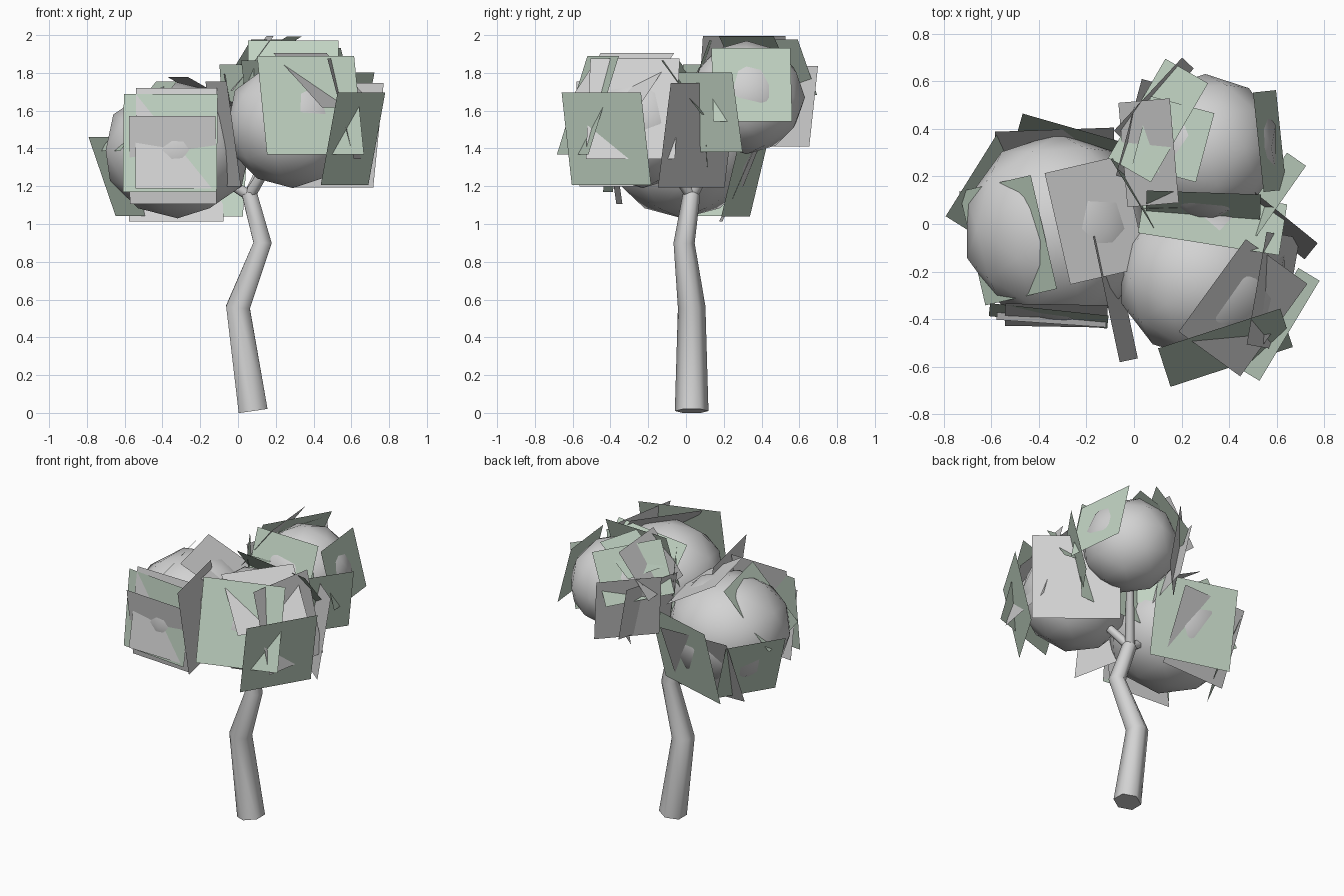
import bpy
from math import radians, sin, cos
from mathutils import Vector

if "Cube" in bpy.data.objects:
    bpy.data.objects.remove(bpy.data.objects["Cube"], do_unlink=True)


def make_material(name, colour):
    mat = bpy.data.materials.new(name)
    mat.use_nodes = True
    mat.diffuse_color = colour
    mat.node_tree.nodes["Principled BSDF"].inputs["Base Color"].default_value = colour
    return mat


GREY = make_material("pale grey", (0.65, 0.65, 0.65, 1))
GREEN = make_material("sage green", (0.54, 0.66, 0.55, 1))


def limb(name, points):
    """Six-sided tapering tube through (x, y, z, radius) points."""
    curve = bpy.data.curves.new(name, "CURVE")
    curve.dimensions = "3D"
    curve.bevel_depth = 1
    curve.bevel_resolution = 1
    curve.use_fill_caps = True
    spline = curve.splines.new("POLY")
    spline.points.add(len(points) - 1)
    for point, (x, y, z, radius) in zip(spline.points, points):
        point.co = (x, y, z, 1)
        point.radius = radius
    obj = bpy.data.objects.new(name, curve)
    bpy.context.collection.objects.link(obj)
    bpy.ops.object.select_all(action="DESELECT")
    obj.select_set(True)
    bpy.context.view_layer.objects.active = obj
    bpy.ops.object.convert(target="MESH")
    obj = bpy.context.object
    obj.data.materials.clear()
    obj.data.materials.append(GREY)
    bpy.ops.object.shade_smooth_by_angle(angle=radians(65))


def crown(name, centre, size):
    """Low-poly smooth foliage ball."""
    bpy.ops.mesh.primitive_ico_sphere_add(subdivisions=2, radius=1, location=centre)
    obj = bpy.context.object
    obj.name = name
    obj.scale = size
    obj.data.materials.append(GREY)
    bpy.ops.object.shade_smooth()


def leaf_cards(name, centre, distance, material, cards):
    """Upright square cards touching the ball: azimuth, elevation, width, height."""
    for number, (azimuth, elevation, width, height) in enumerate(cards, start=1):
        a, e = radians(azimuth), radians(elevation)
        out = Vector((cos(a) * cos(e), sin(a) * cos(e), sin(e)))
        side = Vector((-sin(a), cos(a), 0)) * width / 2
        up = out.cross(side).normalized() * height / 2
        middle = Vector(centre) + out * distance
        corners = [middle - side - up, middle + side - up,
                   middle + side + up, middle - side + up]
        mesh = bpy.data.meshes.new(f"{name}_{number}")
        mesh.from_pydata(corners, [], [(0, 1, 2, 3)])
        mesh.materials.append(material)
        obj = bpy.data.objects.new(mesh.name, mesh)
        bpy.context.collection.objects.link(obj)


# Crooked trunk and the short branches into the crown
limb("trunk", [(0.08, 0.03, 0.01, 0.089), (0, 0.03, 0.56, 0.073),
               (0.13, -0.01, 0.9, 0.056), (0.06, 0.03, 1.16, 0.046)])

side_ball = (-0.32, -0.02, 1.39)
front_ball = (0.29, -0.23, 1.53)
back_ball = (0.3, 0.32, 1.67)
for label, ball in (("side", side_ball), ("front", front_ball), ("back", back_ball)):
    limb(f"{label}_branch", [(0.06, 0.03, 1.15, 0.032), (*ball, 0.02)])

# Foliage balls
crown("side_crown", side_ball, (0.4, 0.4, 0.36))
crown("front_crown", front_ball, (0.36, 0.34, 0.34))
crown("back_crown", back_ball, (0.31, 0.31, 0.3))

# Leaf cards on the side ball
leaf_cards("side_green_leaf", side_ball, 0.37, GREEN, [
    (148, -22, 0.41, 0.45), (264, 6, 0.5, 0.52), (74, -14, 0.55, 0.54)])
leaf_cards("side_grey_leaf", side_ball, 0.37, GREY, [
    (266, -8, 0.46, 0.47), (269, 10, 0.43, 0.54)])
leaf_cards("side_inner_leaf", side_ball, 0.34, GREY, [
    (92, -24, 0.5, 0.52), (13, 61, 0.48, 0.38)])
leaf_cards("side_outer_leaf", side_ball, 0.28, GREEN, [(193, 40, 0.49, 0.48)])

# Leaf cards on the front ball
leaf_cards("front_green_leaf", front_ball, 0.32, GREEN, [
    (288, 18, 0.54, 0.55), (81, 37, 0.6, 0.36), (92, 4, 0.5, 0.5)])
leaf_cards("front_low_leaf", front_ball, 0.38, GREEN, [(329, -12, 0.49, 0.5)])
leaf_cards("front_grey_leaf", front_ball, 0.38, GREY, [
    (192, -8, 0.54, 0.56), (51, -9, 0.56, 0.56)])
leaf_cards("front_inner_leaf", front_ball, 0.31, GREY, [
    (324, 48, 0.48, 0.43), (350, 15, 0.48, 0.55)])

# Leaf cards on the back ball
leaf_cards("back_green_leaf", back_ball, 0.28, GREEN, [
    (6, 14, 0.42, 0.4), (150, 35, 0.48, 0.36), (165, 60, 0.3, 0.32),
    (268, 20, 0.48, 0.44)])
leaf_cards("back_outer_leaf", back_ball, 0.35, GREEN, [
    (325, -13, 0.36, 0.43), (212, -4, 0.34, 0.4)])
leaf_cards("back_grey_leaf", back_ball, 0.3, GREY, [
    (137, -9, 0.42, 0.43), (185, 37, 0.44, 0.36), (165, -12, 0.42, 0.38)])
